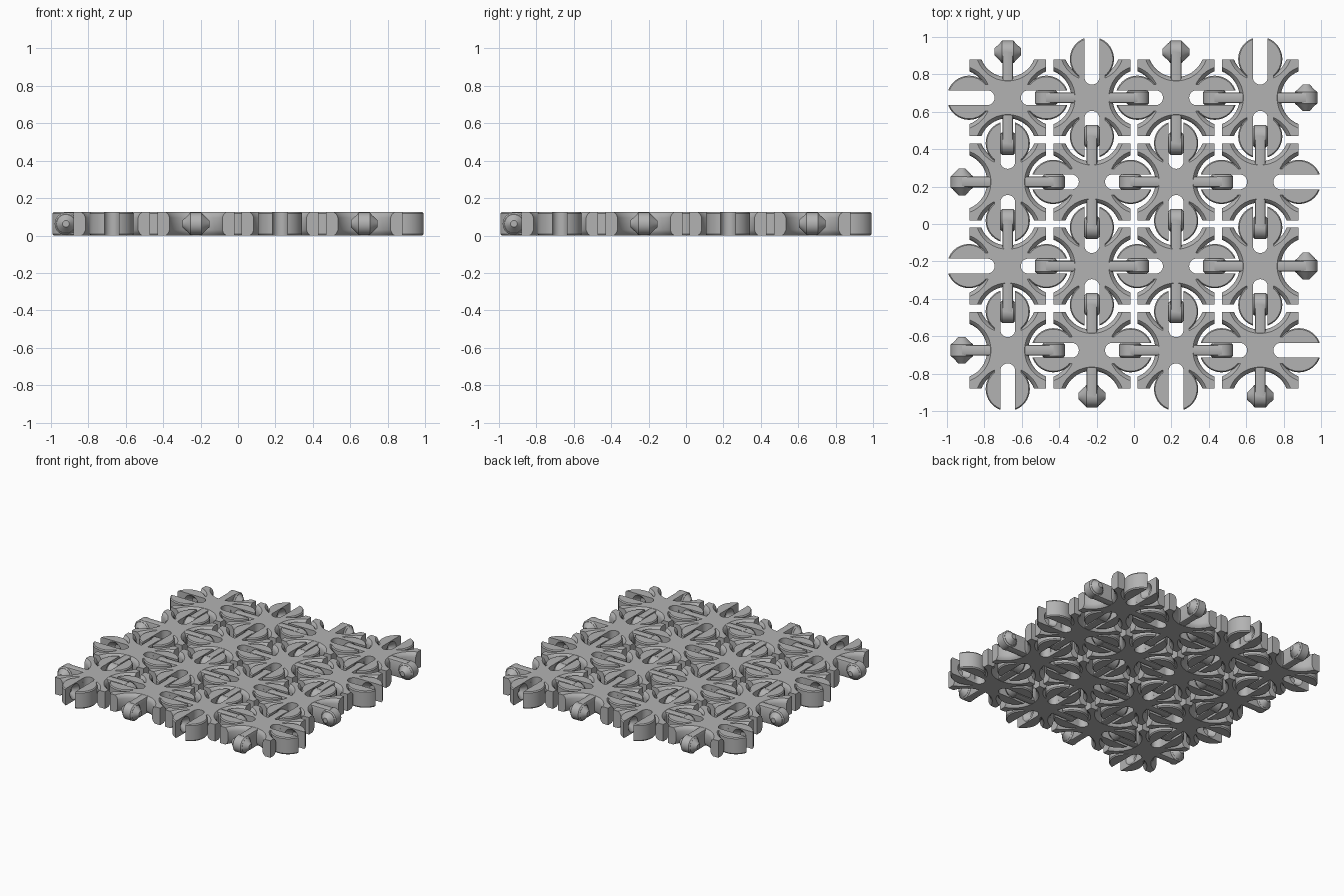
import bpy, bmesh, math
from mathutils import Matrix

if "Cube" in bpy.data.objects:
    bpy.data.objects.remove(bpy.data.objects["Cube"], do_unlink=True)

H = 0.125          # sheet thickness
MID = H / 2
PITCH = 0.45       # spacing of the tiles
FORK = 0.207       # tile centre to fork hinge axis
REACH = 0.245      # tile centre to bar hinge axis

grey = bpy.data.materials.new("plain_grey")
grey.use_nodes = True
grey.diffuse_color = (0.45, 0.45, 0.45, 1)
grey.node_tree.nodes["Principled BSDF"].inputs["Base Color"].default_value = grey.diffuse_color


def make(name, build):
    """Create an object from a bmesh building function."""
    bm = bmesh.new()
    build(bm)
    bmesh.ops.recalc_face_normals(bm, faces=bm.faces)
    mesh = bpy.data.meshes.new(name)
    bm.to_mesh(mesh)
    bm.free()
    mesh.materials.append(grey)
    obj = bpy.data.objects.new(name, mesh)
    bpy.context.collection.objects.link(obj)
    return obj


def box(bm, x0, x1, half_y, z0=0, z1=H):
    size = Matrix.Diagonal((x1 - x0, 2 * half_y, z1 - z0, 1))
    place = Matrix.Translation(((x0 + x1) / 2, 0, (z0 + z1) / 2))
    return bmesh.ops.create_cube(bm, size=1, matrix=place @ size)["verts"]


def lathe(bm, profile, place, n=40):
    """Closed turned solid from (radius, height) pairs."""
    rings = []
    for r, z in profile:
        rings.append([bm.verts.new(place @ (Matrix.Rotation(math.tau * k / n, 4, 'Z')
                                            @ Matrix.Translation((r, 0, z))).to_translation())
                      for k in range(n)])
    for a, b in zip(rings, rings[1:]):
        for k in range(n):
            bm.faces.new((a[k - 1], a[k], b[k], b[k - 1]))
    bm.faces.new(rings[0][::-1])
    bm.faces.new(rings[-1])


def combine(obj, steps):
    """Apply a list of (operation, builder) booleans and bake the result."""
    helpers = []
    for op, build in steps:
        helper = make("cutter", build)
        helper.hide_render = True
        helpers.append(helper)
        mod = obj.modifiers.new(op, 'BOOLEAN')
        mod.operation, mod.object, mod.solver = op, helper, 'EXACT'
    graph = bpy.context.evaluated_depsgraph_get()
    baked = bpy.data.meshes.new_from_object(obj.evaluated_get(graph))
    obj.modifiers.clear()
    obj.data = baked
    for helper in helpers:
        bpy.data.objects.remove(helper, do_unlink=True)


def across(x):
    """Placement of a turned part on a hinge axis along y."""
    return Matrix.Translation((x, 0, MID)) @ Matrix.Rotation(math.pi / 2, 4, 'X')


# Star-shaped body: a square plate with four scooped sides of rounded section
def scoops(bm):
    profile = [(0.175, -0.01), (0.172, 0), (0.159, 0.012), (0.152, 0.03)]
    profile += [(r, H - z) for r, z in reversed(profile)]
    for k in range(4):
        turn = Matrix.Rotation(k * math.pi / 2, 4, 'Z')
        lathe(bm, profile, turn @ Matrix.Translation((0.262, 0, 0)), 64)


def slot(bm):
    box(bm, 0.11, 0.5, 0.04, -0.1, 0.3)


def slot_end(bm):
    lathe(bm, [(0.04, -0.1), (0.04, 0.3)], Matrix.Translation((0.11, 0, 0)), 32)


def slot_end_left(bm):
    lathe(bm, [(0.04, -0.1), (0.04, 0.3)], Matrix.Translation((-0.11, 0, 0)), 32)


body = make("star_body", lambda bm: box(bm, -0.205, 0.205, 0.205))
combine(body, [('DIFFERENCE', scoops), ('DIFFERENCE', slot_end),
               ('DIFFERENCE', slot_end_left)])


# Fork: a slotted round lobe on a short neck, with cone sockets inside
def lobe(bm):
    lathe(bm, [(0.112, 0), (0.118, 0.008), (0.118, H - 0.008), (0.112, H)],
          Matrix.Translation((FORK, 0, 0)), 64)


def sockets(bm):
    lathe(bm, [(0.02, -0.08), (0.057, -0.038), (0.057, 0.038), (0.02, 0.08)], across(FORK))


fork = make("hinge_fork", lobe)
combine(fork, [('UNION', lambda bm: box(bm, 0.06, 0.14, 0.07)),
               ('DIFFERENCE', slot), ('DIFFERENCE', slot_end),
               ('DIFFERENCE', sockets)])


# Bar with a rounded end and a double-cone hinge pin
def bar_shape(bm):
    box(bm, 0, REACH, 0.029, 0.001, H - 0.001)
    long_edges = [e for e in bm.edges
                  if abs(e.verts[0].co.x - e.verts[1].co.x) > 0.1]
    bmesh.ops.bevel(bm, geom=long_edges, offset=0.011, segments=2,
                    profile=0.5, affect='EDGES')
    lathe(bm, [(0.052, -0.038), (0.06, -0.03), (0.06, 0.03), (0.052, 0.038)], across(REACH))
    lathe(bm, [(0.018, -0.072), (0.052, -0.036), (0.052, 0.036), (0.018, 0.072)],
          across(REACH))


bar = make("hinge_bar", bar_shape)

# Smooth the curved walls, keeping the edges sharp
for obj in (body, fork, bar):
    bpy.ops.object.select_all(action='DESELECT')
    obj.select_set(True)
    bpy.context.view_layer.objects.active = obj
    bpy.ops.object.shade_smooth_by_angle(angle=math.radians(28))

# Lay out the sheet: every other tile is turned a quarter
parts = [(body, (0,)), (fork, (0, 2)), (bar, (1, 3))]
for i in range(4):
    for j in range(4):
        for source, quarters in parts:
            for q in quarters:
                tile_part = bpy.data.objects.new(f"{source.name}_{i}{j}_{q}", source.data)
                tile_part.location = ((i - 1.5) * PITCH, (1.5 - j) * PITCH, 0)
                tile_part.rotation_euler.z = (q + (i + j) % 2) * math.pi / 2
                bpy.context.collection.objects.link(tile_part)
for source, _ in parts:
    bpy.data.objects.remove(source, do_unlink=True)
